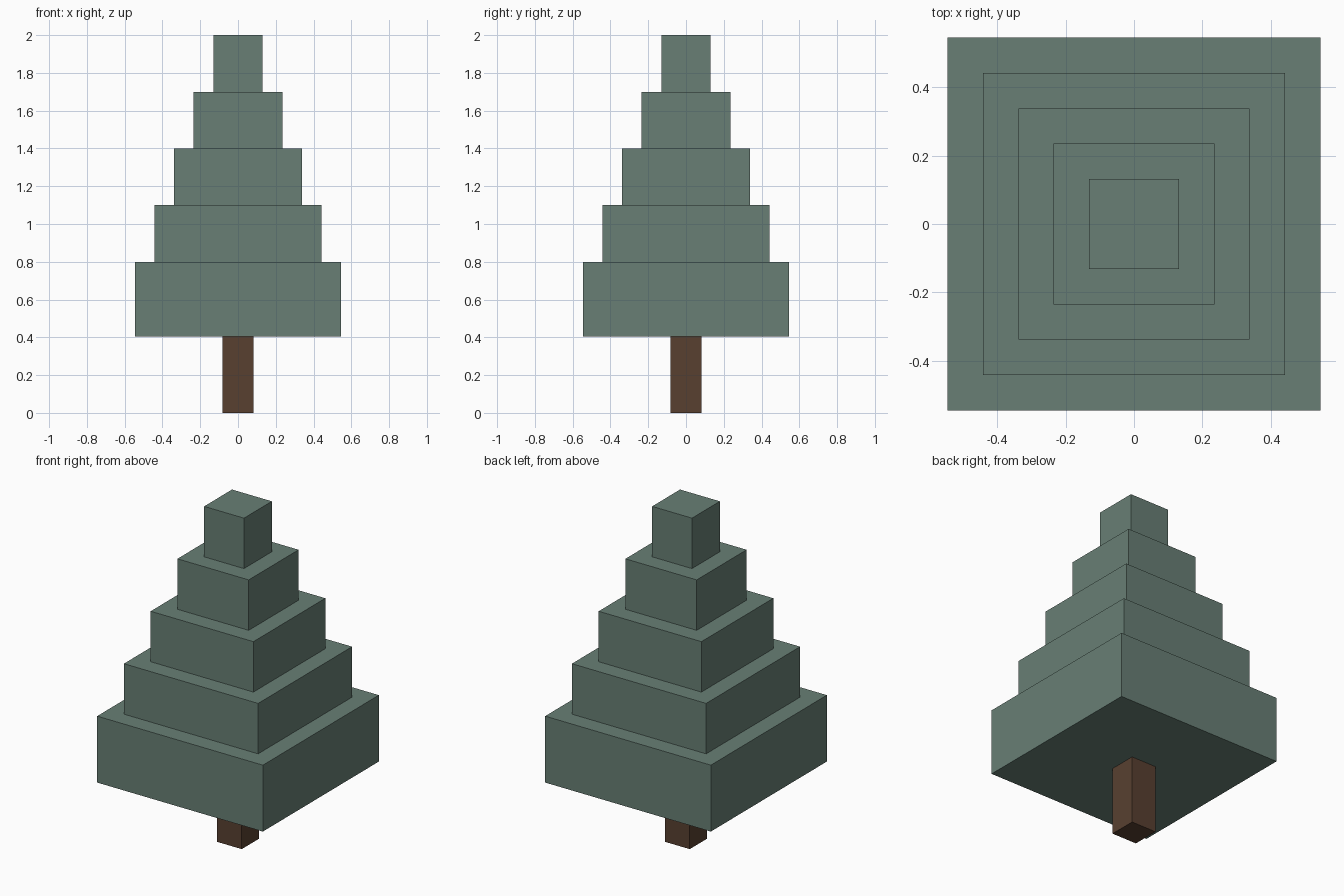
import bpy

if "Cube" in bpy.data.objects:
    bpy.data.objects.remove(bpy.data.objects["Cube"])


def material(name, rgb):
    mat = bpy.data.materials.new(name)
    mat.diffuse_color = (*rgb, 1.0)
    mat.use_nodes = True
    mat.node_tree.nodes["Principled BSDF"].inputs["Base Color"].default_value = mat.diffuse_color
    return mat


def block(name, half, z0, z1, mat):
    """Square block centred on the z axis, from z0 to z1."""
    bpy.ops.mesh.primitive_cube_add(size=1, location=(0, 0, (z0 + z1) / 2))
    obj = bpy.context.object
    obj.name = name
    obj.scale = (2 * half, 2 * half, z1 - z0)
    bpy.ops.object.transform_apply(location=False, rotation=False, scale=True)
    obj.data.materials.append(mat)
    return obj


bark = material("bark", (0.098, 0.051, 0.030))
foliage = material("foliage", (0.138, 0.212, 0.178))

# Trunk
block("trunk", 0.082, 0.0, 0.405, bark)

# Stacked foliage tiers, each narrower than the one below
bottom = 0.405
for i in range(5):
    top = 0.8 + 0.3 * i
    block(f"foliage_tier_{i + 1}", 0.545 - 0.1035 * i, bottom, top, foliage)
    bottom = top
